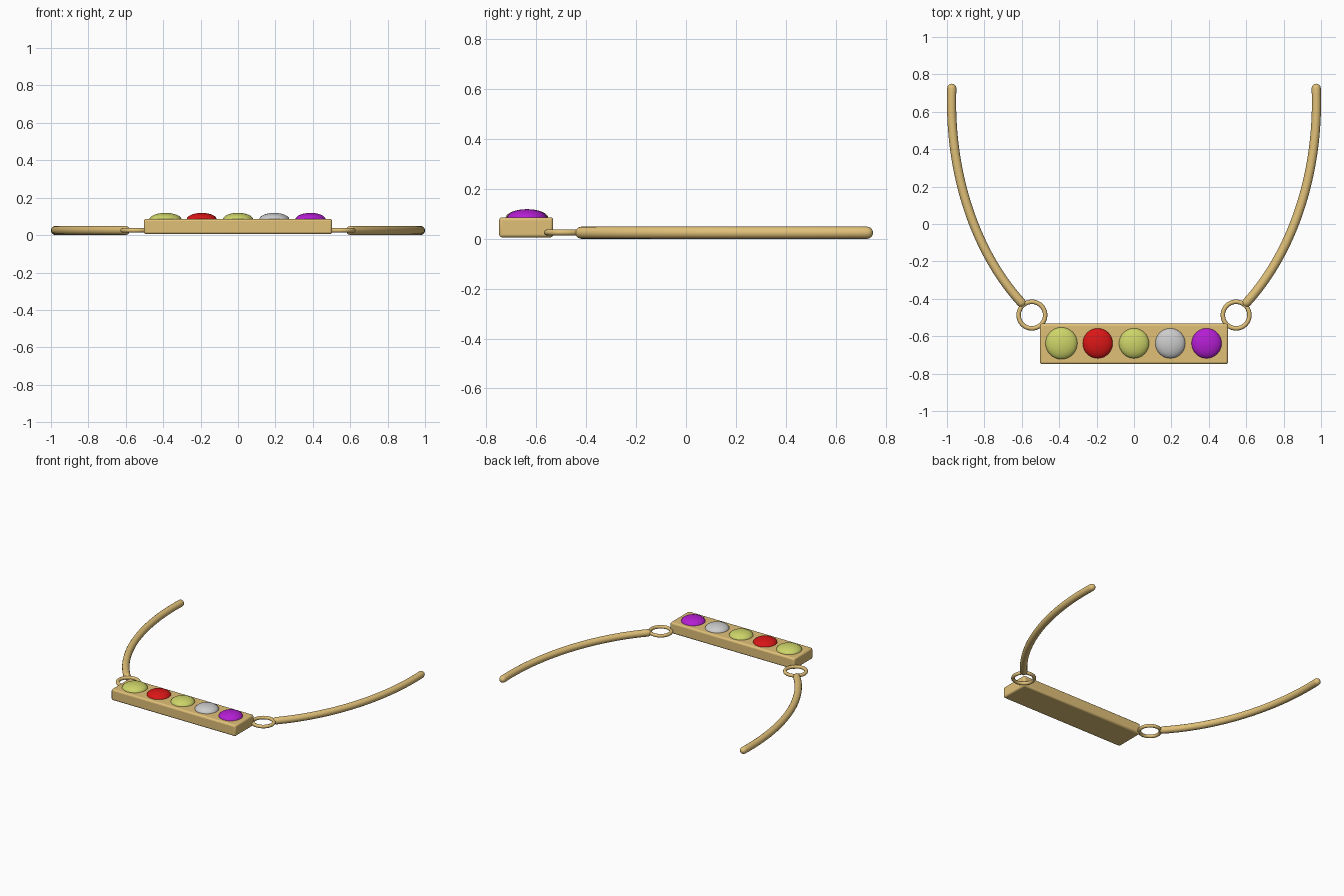
import bpy, math
from mathutils import Vector

if "Cube" in bpy.data.objects:
    bpy.data.objects.remove(bpy.data.objects["Cube"])


def material(name, rgb):
    m = bpy.data.materials.new(name)
    m.diffuse_color = (*rgb, 1)
    m.use_nodes = True
    m.node_tree.nodes["Principled BSDF"].inputs["Base Color"].default_value = m.diffuse_color
    return m


GOLD = material("gold", (0.75, 0.53, 0.19))
GREEN = material("green_gem", (0.61, 0.66, 0.14))
RED = material("red_gem", (0.70, 0.008, 0.008))
SILVER = material("silver_gem", (0.55, 0.58, 0.57))
PURPLE = material("purple_gem", (0.46, 0.013, 0.65))


def finish(name, mat, angle=35):
    ob = bpy.context.object
    ob.name = name
    ob.data.materials.clear()
    ob.data.materials.append(mat)
    bpy.ops.object.shade_smooth_by_angle(angle=math.radians(angle))
    return ob


# Rectangular pendant bar with softened edges
bpy.ops.mesh.primitive_cube_add(size=1, location=(0, -0.641, 0.046))
bar = bpy.context.object
bar.scale = (1.006, 0.217, 0.081)
bpy.ops.object.transform_apply(location=False, rotation=False, scale=True)
bevel = bar.modifiers.new("soft_edges", 'BEVEL')
bevel.width = 0.012
bevel.segments = 3
finish("pendant_bar", GOLD)

# Row of five flattened round gems
gems = [(GREEN, 0.086), (RED, 0.081), (GREEN, 0.081), (SILVER, 0.081), (PURPLE, 0.081)]
for i, (mat, r) in enumerate(gems):
    bpy.ops.mesh.primitive_uv_sphere_add(
        segments=32, ring_count=16, radius=1, location=((i - 2) * 0.194, -0.638, 0.083))
    bpy.context.object.scale = (r, r, 0.036)
    bpy.ops.object.transform_apply(location=False, rotation=False, scale=True)
    finish(f"gem_{i + 1}", mat, 60)


def necklace_arm(name, side, r=0.0245, steps=40):
    # Curved wire along part of an ellipse, with rounded ends
    t0, t1 = -0.0555, 0.905
    pts = []
    for k in range(steps + 1):
        t = t0 + (t1 - t0) * k / steps
        pts.append(Vector((side * 0.9755 * math.cos(t), 0.65 - 1.36 * math.sin(t), 0.0245)))
    start = (pts[0] - pts[1]).normalized()
    end = (pts[-1] - pts[-2]).normalized()
    caps = [math.radians(a) for a in (25, 45, 65, 80, 89)]
    path = [(pts[0] + start * r * math.sin(a), math.cos(a)) for a in reversed(caps)]
    path += [(p, 1) for p in pts]
    path += [(pts[-1] + end * r * math.sin(a), math.cos(a)) for a in caps]
    cu = bpy.data.curves.new(name, 'CURVE')
    cu.dimensions = '3D'
    cu.bevel_depth = r
    cu.bevel_resolution = 6
    cu.use_fill_caps = True
    sp = cu.splines.new('POLY')
    sp.points.add(len(path) - 1)
    for sp_pt, (p, rad) in zip(sp.points, path):
        sp_pt.co = (*p, 1)
        sp_pt.radius = rad
    ob = bpy.data.objects.new(name, cu)
    bpy.context.collection.objects.link(ob)
    bpy.ops.object.select_all(action='DESELECT')
    ob.select_set(True)
    bpy.context.view_layer.objects.active = ob
    bpy.ops.object.convert(target='MESH')
    finish(name, GOLD, 60)


# Linking ring and curved arm on each side
for label, side in (("left", -1), ("right", 1)):
    bpy.ops.mesh.primitive_torus_add(
        location=(side * 0.546, -0.487, 0.0255), major_radius=0.071, minor_radius=0.012,
        major_segments=40, minor_segments=14)
    finish(f"{label}_link_ring", GOLD, 60)
    necklace_arm(f"{label}_necklace_arm", side)
